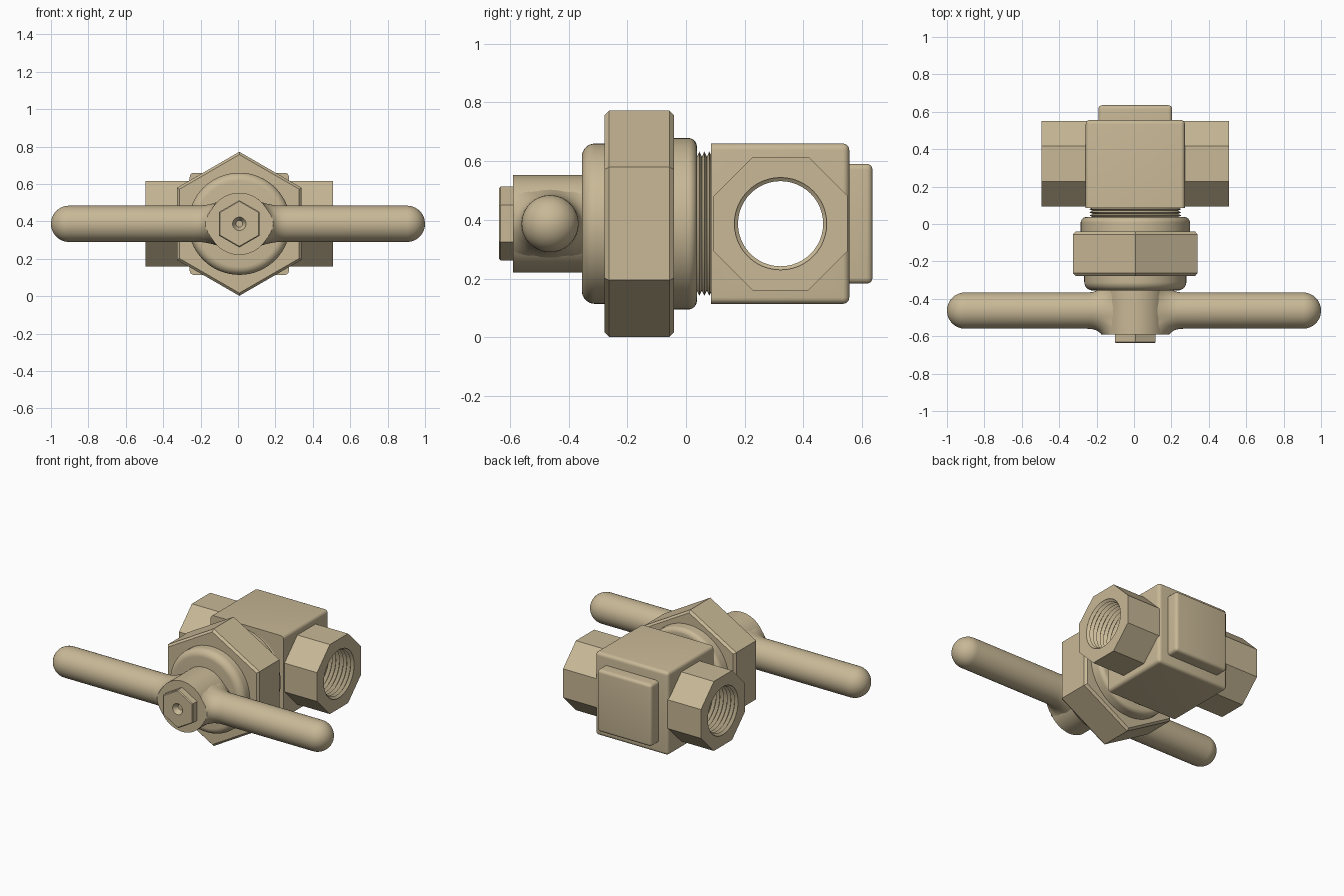
import bpy, bmesh
from math import pi, sin, cos, sqrt
from mathutils import Vector, Matrix

if "Cube" in bpy.data.objects:
    bpy.data.objects.remove(bpy.data.objects["Cube"])

CX, CZ = 0.007, 0.387        # main axis of the valve
PORT_Y, BORE = 0.322, 0.145  # port axis and bore radius
HANDLE_Y, HANDLE_R = -0.463, 0.097
HUB_R, HUB_FRONT = 0.166, -0.59

mat = bpy.data.materials.new("tan metal")
mat.use_nodes = True
tan = (0.578, 0.479, 0.305, 1)
mat.diffuse_color = tan
mat.node_tree.nodes["Principled BSDF"].inputs["Base Color"].default_value = tan


def finish(name, bm):
    bmesh.ops.recalc_face_normals(bm, faces=bm.faces)
    mesh = bpy.data.meshes.new(name)
    bm.to_mesh(mesh)
    bm.free()
    mesh.materials.append(mat)
    obj = bpy.data.objects.new(name, mesh)
    bpy.context.collection.objects.link(obj)
    return obj


def lathe(name, profile, axis, centre, sides=64, turn=0.0):
    """Spin (radius, position) points about an axis; few sides give a prism."""
    axis, centre = Vector(axis), Vector(centre)
    up = Matrix.Rotation(turn, 3, axis) @ Vector((0, 0, 1))
    bm = bmesh.new()
    verts = [bm.verts.new(centre + axis * p + up * r) for r, p in profile]
    edges = [bm.edges.new(pair) for pair in zip(verts, verts[1:])]
    bmesh.ops.spin(bm, geom=verts + edges, cent=centre, axis=axis,
                   angle=2 * pi, steps=sides, use_merge=False)
    bmesh.ops.remove_doubles(bm, verts=bm.verts, dist=1e-5)
    return finish(name, bm)


def arc(r, p, rad, start, end, steps=8):
    """Rounded profile corner centred on (r, p)."""
    angles = [start + (end - start) * i / steps for i in range(steps + 1)]
    return [(r + rad * cos(a), p + rad * sin(a)) for a in angles]


def thread(start, end, low, high, turns):
    """Zigzag profile of thread ridges."""
    step = (end - start) / turns
    pts = []
    for i in range(turns):
        pts += [(low, start + i * step), (high, start + (i + 0.5) * step)]
    return pts + [(low, end)]


def block(name, half_x, y0, y1, half_z, radius):
    """Box with every edge rounded except those around its front face."""
    bm = bmesh.new()
    size = Matrix.Diagonal((2 * half_x, y1 - y0, 2 * half_z, 1))
    bmesh.ops.create_cube(bm, size=1, matrix=Matrix.Translation((CX, (y0 + y1) / 2, CZ)) @ size)
    edges = [e for e in bm.edges if max(v.co.y for v in e.verts) > y0 + 0.01]
    bmesh.ops.bevel(bm, geom=edges, offset=radius, segments=5, profile=0.5, affect='EDGES')
    return finish(name, bm)


def cut(obj, cutter):
    mod = obj.modifiers.new("cut", 'BOOLEAN')
    mod.operation, mod.solver, mod.object = 'DIFFERENCE', 'EXACT', cutter
    bpy.context.view_layer.objects.active = obj
    bpy.ops.object.modifier_apply(modifier=mod.name)


X, Y = (1, 0, 0), (0, 1, 0)
MAIN = (CX, 0, CZ)
parts = []

# Body with threaded bore through both octagonal ports
body = block("valve_body", 0.265, 0.085, 0.556, 0.273, 0.022)
port_centre = (CX, PORT_Y, CZ)
oct_r = 0.228 / cos(pi / 8)
ports = [lathe(side + "_port", [(0, s * 0.24), (oct_r, s * 0.24), (oct_r, s * 0.501), (0, s * 0.501)],
               X, port_centre, 8, pi / 8) for side, s in (("left", 1), ("right", -1))]
groove = BORE + 0.018
profile = ([(0, -0.52), (groove, -0.52)] + thread(-0.51, -0.27, BORE, groove, 9)
           + thread(0.27, 0.51, BORE, groove, 9) + [(groove, 0.52), (0, 0.52)])
bore = lathe("bore_cutter", profile, X, port_centre, 48)
for obj in [body] + ports:
    cut(obj, bore)
parts += [body] + ports
parts.append(block("back_plate", 0.197, 0.54, 0.635, 0.204, 0.02))

# Bonnet: rounded front, rear collar and threaded neck
profile = ([(0, -0.355)] + arc(0.228, -0.31, 0.045, -pi / 2, 0)
           + [(0.273, -0.15), (0.292, -0.15)] + arc(0.262, 0.007, 0.03, 0, pi / 2)
           + thread(0.037, 0.088, 0.228, 0.246, 3) + [(0, 0.088)])
parts.append(lathe("bonnet", profile, Y, MAIN))

# Large hexagonal union nut
nut = [(0, -0.277), (0.37, -0.277), (0.385, -0.262), (0.385, -0.056), (0.37, -0.041), (0, -0.041)]
parts.append(lathe("union_nut", nut, Y, MAIN, 6))

# Handle hub and bar
parts.append(lathe("handle_hub", [(0, HUB_FRONT), (HUB_R, HUB_FRONT), (HUB_R, -0.34), (0, -0.34)], Y, MAIN))
end = 1 - HANDLE_R
bar = [(max(r, 0), p) for r, p in arc(0, -end, HANDLE_R, -pi / 2, 0, 12) + arc(0, end, HANDLE_R, 0, pi / 2, 12)]
parts.append(lathe("handle_bar", bar, X, (0, HANDLE_Y, CZ), 48))

# Fillets blending the bar into the hub, trimmed flush with the hub front
FILLET, RINGS, SIDES = 0.09, 12, 64
for side, s in (("left", 1), ("right", -1)):
    bm = bmesh.new()
    rows = []
    for i in range(RINGS + 1):
        t, row = i / RINGS, []
        for j in range(SIDES):
            a = 2 * pi * j / SIDES
            corner = sqrt(HUB_R ** 2 - (HANDLE_R * sin(a)) ** 2)
            top = min(HANDLE_R + FILLET, HUB_R / max(abs(sin(a)), 0.01))
            hub_x = sqrt(max(HUB_R ** 2 - (top * sin(a)) ** 2, 0))
            x = (1 - t) ** 2 * (corner + FILLET) + 2 * t * (1 - t) * corner + t * t * hub_x
            r = HANDLE_R + (top - HANDLE_R) * t * t
            y = max(HANDLE_Y + r * cos(a), HUB_FRONT)
            row.append(bm.verts.new((CX + s * x, y, CZ + r * sin(a))))
        rows.append(row)
    for low, high in zip(rows, rows[1:]):
        for j in range(SIDES):
            k = (j + 1) % SIDES
            bm.faces.new((low[j], low[k], high[k], high[j]))
    parts.append(finish(side + "_handle_fillet", bm))

# Small stem nut with a conical centre hole
stem = lathe("stem_nut", [(0, -0.637), (0.12, -0.637), (0.126, -0.631), (0.126, -0.58), (0, -0.58)], Y, MAIN, 6)
drill = lathe("drill_cutter", [(0, -0.65), (0.04, -0.65), (0.036, -0.637), (0.018, -0.605), (0, -0.605)], Y, MAIN, 32)
cut(stem, drill)
parts.append(stem)

for cutter in (bore, drill):
    bpy.data.objects.remove(cutter)

# Smooth round surfaces, keeping hard edges
bpy.ops.object.select_all(action='DESELECT')
for obj in parts:
    obj.select_set(True)
bpy.context.view_layer.objects.active = body
bpy.ops.object.shade_smooth_by_angle(angle=pi / 6)
